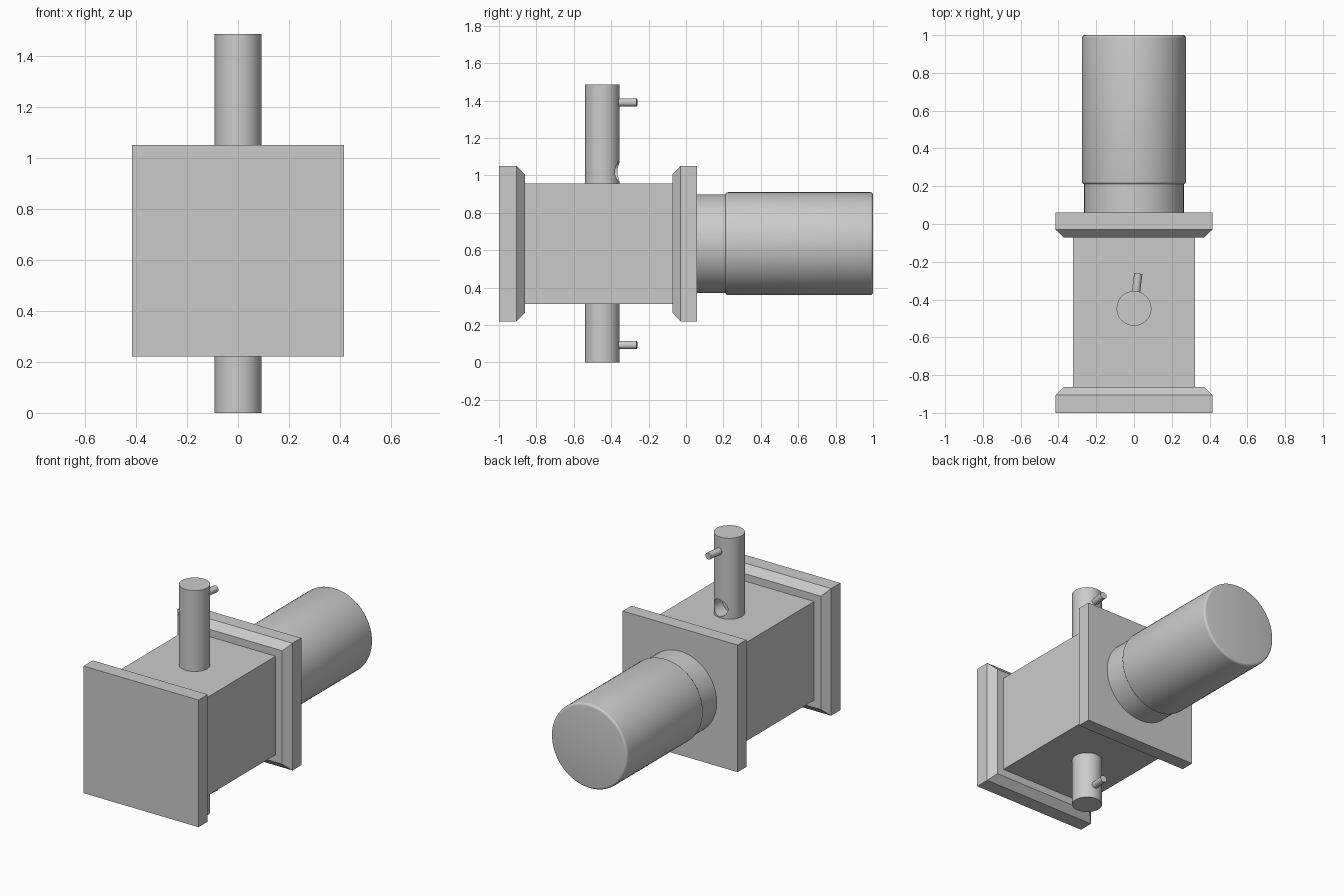
import bpy
from math import radians, sin, cos, pi
from mathutils import Matrix, Vector

if "Cube" in bpy.data.objects:
    bpy.data.objects.remove(bpy.data.objects["Cube"], do_unlink=True)

grey = bpy.data.materials.new("plain grey")
grey.use_nodes = True
COLOUR = (0.6, 0.6, 0.6, 1)
grey.diffuse_color = COLOUR
grey.node_tree.nodes["Principled BSDF"].inputs["Base Color"].default_value = COLOUR

AXIS_Z = 0.635   # height of the body axis
POST_Y = -0.447


def loft(name, rings, smooth=False):
    """Closed solid through equal-sized rings of points, capped at both ends."""
    n = len(rings[0])
    verts = [p for ring in rings for p in ring]
    faces = [tuple(range(n))[::-1], tuple(range(len(verts) - n, len(verts)))]
    for k in range(len(rings) - 1):
        for i in range(n):
            j = (i + 1) % n
            faces.append((k * n + i, k * n + j, (k + 1) * n + j, (k + 1) * n + i))
    mesh = bpy.data.meshes.new(name)
    mesh.from_pydata(verts, [], faces)
    mesh.materials.append(grey)
    obj = bpy.data.objects.new(name, mesh)
    bpy.context.collection.objects.link(obj)
    if smooth:
        smooth_object(obj)
    return obj


def smooth_object(obj):
    bpy.ops.object.select_all(action='DESELECT')
    obj.select_set(True)
    bpy.context.view_layer.objects.active = obj
    bpy.ops.object.shade_smooth_by_angle(angle=radians(30))


def square_part(name, profile):
    """Square section along y; profile holds (y, half width)."""
    corners = [(1, 1), (1, -1), (-1, -1), (-1, 1)]
    return loft(name, [[(h * a, y, AXIS_Z + h * b) for a, b in corners]
                       for y, h in profile])


def round_part(name, profile, start, direction, sides=64, smooth=True):
    """Turned part; profile holds (distance along direction, radius)."""
    turn = Vector(direction).to_track_quat('Z', 'Y').to_matrix().to_4x4()
    place = Matrix.Translation(start) @ turn
    angles = [2 * pi * i / sides for i in range(sides)]
    return loft(name, [[place @ Vector((r * cos(a), r * sin(a), d)) for a in angles]
                       for d, r in profile], smooth)


# Square body and its chamfered end plates
square_part("body", [(-0.87, 0.322), (-0.06, 0.322)])
square_part("front_plate", [(-1, 0.415), (-0.905, 0.415), (-0.862, 0.37)])
square_part("back_plate", [(-0.072, 0.37), (-0.03, 0.415), (0.06, 0.415)])

# Rear collar and drum with rounded rims
along_y = (0, 1, 0)
axis = (0, 0, AXIS_Z)
round_part("collar", [(0.05, 0.264), (0.22, 0.264)], axis, along_y)
R, B = 0.275, 0.015
steps = [radians(a) for a in (0, 22.5, 45, 67.5, 90)]
rim = [(B * (1 - cos(t)), R - B + B * sin(t)) for t in steps]
drum = [(0.21 + d, r) for d, r in rim] + [(1 - d, r) for d, r in reversed(rim)]
round_part("drum", drum, axis, along_y)

# Vertical post running through the body
post = round_part("post", [(0, 0.092), (1.485, 0.092)], (0, POST_Y, 0), (0, 0, 1),
                  smooth=False)

# Blind round hole low on the back of the upper post
lean = Vector((sin(radians(7)), cos(radians(7)), 0))
cutter = round_part("hole_cutter", [(0, 0.055), (0.2, 0.055)],
                    (0, POST_Y, 1.02), lean, sides=40, smooth=False)
cut = post.modifiers.new("hole", 'BOOLEAN')
cut.operation, cut.object, cut.solver = 'DIFFERENCE', cutter, 'EXACT'
bpy.context.view_layer.objects.active = post
bpy.ops.object.modifier_apply(modifier=cut.name)
bpy.data.objects.remove(cutter, do_unlink=True)
smooth_object(post)

# Small side pins near both ends of the post
for name, z in (("upper_pin", 1.39), ("lower_pin", 0.093)):
    round_part(name, [(0.07, 0.022), (0.186, 0.022)], (0, POST_Y, z), lean, sides=24)
